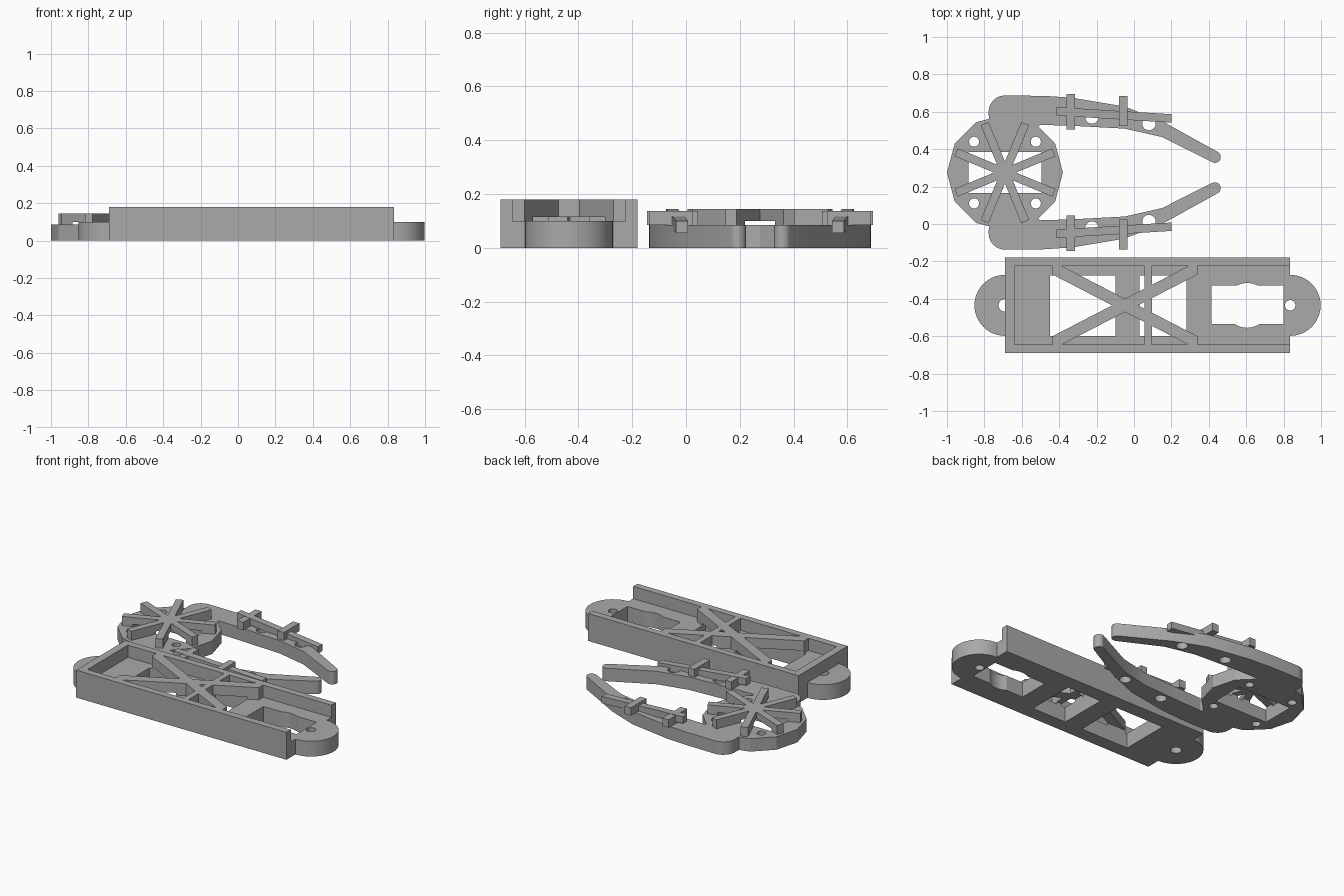
import bpy, bmesh, math
from mathutils import Matrix, Vector

default = bpy.data.objects.get("Cube")
if default:
    bpy.data.objects.remove(default)

grey = bpy.data.materials.new("plain_grey")
grey.use_nodes = True
COLOUR = (0.40, 0.40, 0.40, 1)
grey.diffuse_color = COLOUR
grey.node_tree.nodes["Principled BSDF"].inputs["Base Color"].default_value = COLOUR


def prism(name, outline, z0, z1):
    """Extrude a flat outline from z0 up to z1."""
    bm = bmesh.new()
    face = bm.faces.new([bm.verts.new((x, y, z0)) for x, y in outline])
    ext = bmesh.ops.extrude_face_region(bm, geom=[face], use_keep_orig=True)
    top = [g for g in ext["geom"] if isinstance(g, bmesh.types.BMVert)]
    bmesh.ops.translate(bm, verts=top, vec=(0, 0, z1 - z0))
    bmesh.ops.recalc_face_normals(bm, faces=bm.faces)
    mesh = bpy.data.meshes.new(name)
    bm.to_mesh(mesh)
    bm.free()
    mesh.materials.append(grey)
    obj = bpy.data.objects.new(name, mesh)
    bpy.context.collection.objects.link(obj)
    return obj


def rect(x0, x1, y0, y1):
    return [(x0, y0), (x1, y0), (x1, y1), (x0, y1)]


def arc(cx, cy, r, a0, a1, n):
    angles = [math.radians(a0 + (a1 - a0) * i / n) for i in range(n + 1)]
    return [(cx + r * math.cos(a), cy + r * math.sin(a)) for a in angles]


def circle(cx, cy, r, n=32):
    return arc(cx, cy, r, 0, 360, n)[:-1]


def cut(obj, outlines, z1):
    """Cut straight openings from below the object up to z1."""
    for outline in outlines:
        cutter = prism("cutter", outline, -0.1, z1)
        cutter.hide_render = True
        mod = obj.modifiers.new("opening", "BOOLEAN")
        mod.operation = "DIFFERENCE"
        mod.solver = "EXACT"
        mod.object = cutter
        bpy.context.view_layer.objects.active = obj
        bpy.ops.object.modifier_apply(modifier=mod.name)
        bpy.data.objects.remove(cutter)


def smooth(obj):
    bpy.ops.object.select_all(action="DESELECT")
    obj.select_set(True)
    bpy.context.view_layer.objects.active = obj
    bpy.ops.object.shade_smooth_by_angle(angle=math.radians(25))


# Tray: base plate with round ears, and its openings
X0, X1, Y0, Y1, YC = -0.69, 0.835, -0.69, -0.18, -0.435
BASE, RIM = 0.10, 0.18
outline = ([(X0, Y0), (X1, Y0)] + arc(X1, YC, 0.163, -90, 90, 24)
           + [(X1, Y1), (X0, Y1)] + arc(X0, YC, 0.163, 90, 270, 24))
tray = prism("tray_base", outline, 0, BASE)
windows = [rect(-0.45, -0.10, -0.60, -0.275), rect(0.03, 0.28, -0.60, -0.275)]
cut(tray, windows + [rect(0.415, 0.80, -0.535, -0.33), circle(0.605, YC, 0.12),
                     circle(X1, YC, 0.028), circle(X0, YC, 0.034)], 0.3)
smooth(tray)

# Tray rim
prism("tray_front_wall", rect(X0, X1, Y0, Y0 + 0.045), BASE, RIM)
prism("tray_back_wall", rect(X0, X1, Y1 - 0.045, Y1), BASE, RIM)
prism("tray_end_wall", rect(X0, X0 + 0.05, Y0 + 0.045, Y1 - 0.045), BASE, RIM)

# Crossed braces and rib, raised clear of the openings
BX, HX, HY = -0.048, 0.388, 0.21
for side, name in ((1, "brace_rising"), (-1, "brace_falling")):
    half = [(HX - 0.05, HY), (-HX, -HY + 0.045), (-HX, -HY)]
    shape = half + [(-x, -y) for x, y in half]
    brace = prism(name, [(BX + x, YC + side * y) for x, y in shape], BASE, RIM)
    cut(brace, windows, 0.115)
rib = prism("brace_rib", rect(0.055, 0.095, YC - HY, YC + HY), BASE, RIM)
cut(rib, windows, 0.115)

# Hub: twelve-sided plate with a window and four holes
HUBX, HUBY, PLATE = -0.69, 0.275, 0.085
hub = prism("hub_plate", circle(HUBX, HUBY, 0.31, 12), 0, PLATE)
hub_window = rect(HUBX - 0.195, HUBX + 0.195, HUBY - 0.11, HUBY + 0.11)
cut(hub, [hub_window] + [circle(HUBX + sx * 0.165, HUBY + sy * 0.165, 0.027, 24)
                         for sx in (-1, 1) for sy in (-1, 1)], 0.3)

# Hub spokes
for i in range(4):
    turn = Matrix.Rotation(math.radians(22.5 + 45 * i), 2)
    shape = [Vector((HUBX, HUBY)) + turn @ Vector(p)
             for p in rect(-0.283, 0.283, -0.0225, 0.0225)]
    spoke = prism("hub_spoke_%d" % (i + 1), shape, PLATE, 0.145)
    cut(spoke, [hub_window], 0.10)

# Curved fingers with their holes, grips and sloping strips, mirrored about the hub
outer = [(-0.48, 0.685), (-0.33, 0.675), (-0.05, 0.628), (0.15, 0.55)]
inner = [(0.15, 0.465), (-0.05, 0.51), (-0.33, 0.525), (-0.50, 0.53), (-0.55, 0.50)]
finger_shape = ([(-0.775, 0.51)] + arc(-0.69, 0.60, 0.087, 180, 90, 12) + outer
                + arc(0.433, 0.358, 0.031, 58, -118, 10) + inner)
strip_shape = [(-0.415, 0.58), (0.20, 0.542), (0.20, 0.587), (-0.415, 0.625)]

for side, name in ((1, "back"), (-1, "front")):
    def place(points):
        return [(x, HUBY + side * (y - HUBY)) for x, y in points]
    finger = prism(name + "_finger", place(finger_shape), 0, PLATE)
    cut(finger, [place(circle(-0.225, 0.572, 0.036)),
                 place(circle(0.08, 0.537, 0.036))], 0.3)
    smooth(finger)
    prism(name + "_grip_inner", place(rect(-0.36, -0.315, 0.505, 0.695)), PLATE, 0.137)
    prism(name + "_grip_outer", place(rect(-0.08, -0.035, 0.525, 0.685)), PLATE, 0.137)
    strip = prism(name + "_strip", place(strip_shape), 0.10, 0.145)
    for v in strip.data.vertices:
        if v.co.x > 0:
            v.co.z -= 0.045
